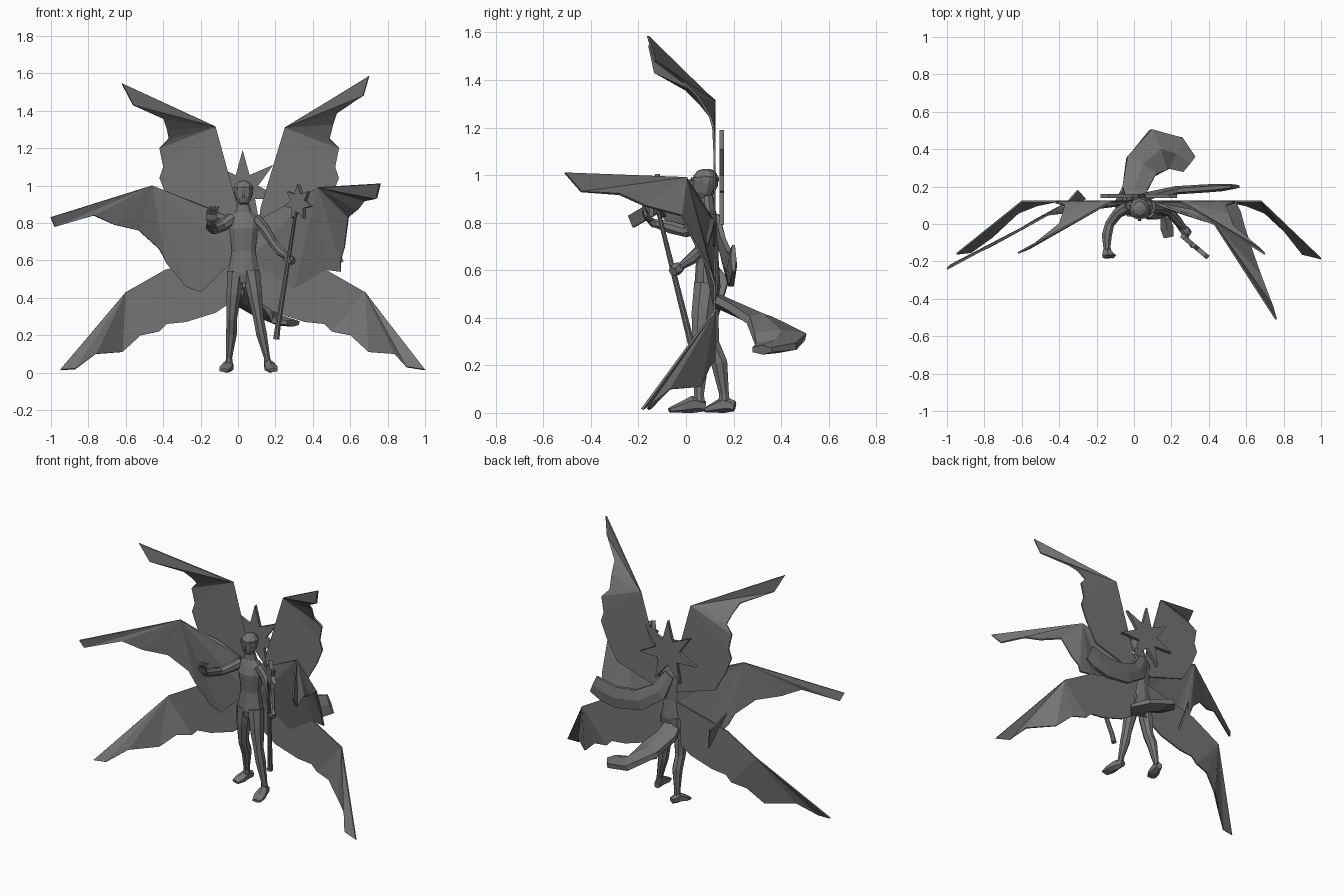
import bpy, bmesh
from math import sin, cos, pi, radians
from mathutils import Vector

dark = bpy.data.materials.new("dark_grey")
dark.diffuse_color = (.175, .175, .175, 1)


def make(name, verts, faces):
    me = bpy.data.meshes.new(name)
    me.from_pydata([tuple(v) for v in verts], [], faces)
    bm = bmesh.new()
    bm.from_mesh(me)
    bmesh.ops.recalc_face_normals(bm, faces=bm.faces)
    bm.to_mesh(me)
    bm.free()
    me.materials.append(dark)
    ob = bpy.data.objects.new(name, me)
    bpy.context.collection.objects.link(ob)
    return ob


def loft(name, rings, sides=8, ref=(0, 1, 0)):
    """Skin along a path; each ring is x, y, z, half width, half depth."""
    c = [Vector(r[:3]) for r in rings]
    n, verts, faces = len(rings), [], []
    for i, r in enumerate(rings):
        t = (c[min(i + 1, n - 1)] - c[max(i - 1, 0)]).normalized()
        u = Vector(ref).cross(t).normalized()
        v = t.cross(u)
        for k in range(sides):
            a = 2 * pi * (k + 0.5) / sides
            verts.append(c[i] + u * r[3] * cos(a) + v * r[4] * sin(a))
    for i in range(n - 1):
        for k in range(sides):
            j = (k + 1) % sides
            faces.append((i * sides + k, i * sides + j,
                          (i + 1) * sides + j, (i + 1) * sides + k))
    faces += [tuple(range(sides)), tuple(range((n - 1) * sides, n * sides))]
    return make(name, verts, faces)


def wing(name, wrist, edge, mirror=None):
    """Fan of facets from the wrist; mirror flips x about mirror / 2."""
    pts = [wrist] + edge
    if mirror is not None:
        pts = [(mirror - x, y, z) for x, y, z in pts]
    k = len(pts)
    ob = make(name, pts, [(0, i, i + 1) for i in range(1, k - 1)])
    m = ob.modifiers.new("thickness", "SOLIDIFY")
    m.thickness, m.offset = 0.01, 0
    return ob


def star(name, centre, points, outer, inner, thick, yaw=0):
    verts, n = [], points * 2
    for d in (-thick / 2, thick / 2):
        for i in range(n):
            r, a = (inner if i % 2 else outer), pi * i / points
            px, pz = r * sin(a), r * cos(a)
            verts.append(Vector(centre) + Vector((px * cos(yaw) - d * sin(yaw),
                                                  px * sin(yaw) + d * cos(yaw), pz)))
    faces = [(i, (i + 1) % n, n + (i + 1) % n, n + i) for i in range(n)]
    faces += [tuple(range(n)), tuple(range(n, 2 * n))]
    return make(name, verts, faces)


# upper and lower wing pairs
upper = [(.7, -.16, 1.585), (.67, -.13, 1.48), (.53, -.01, 1.39), (.51, .05, 1.33),
         (.49, .1, 1.25), (.54, .115, 1.2), (.52, .12, 1.1), (.54, .12, 1.04),
         (.5, .12, .94), (.42, .12, .8), (.1, .12, .7), (.12, .12, .88), (.21, .12, 1.1)]
upper_left = [(.74, -.155, 1.545), (.68, -.13, 1.43), (.52, 0, 1.36)] + upper[3:]
upper_left[3] = (.5, .06, 1.3)
lower = [(1, -.185, .015), (.9, -.16, .03), (.84, -.07, .1), (.7, .06, .11),
         (.6, .1, .2), (.5, .12, .22), (.46, .12, .26), (.36, .12, .27),
         (.2, .12, .32), (.05, .12, .42), (.05, .12, .66), (.47, .12, .55)]
wing("upper_wing_right", (.25, .12, 1.31), upper)
wing("upper_wing_left", (.24, .12, 1.315), upper_left, .12)
wing("lower_wing_right", (.68, .12, .43), lower)
wing("lower_wing_left", (.68, .12, .43),
     [(1.03, -.16, .015), (.95, -.15, .02)] + lower[2:], .08)

# middle wings, posed differently on each side
wing("middle_wing_right", (.43, 0, .99),
     [(.76, -.51, 1.01), (.74, -.44, .93), (.68, -.28, .92), (.64, -.17, .87),
      (.59, -.02, .83), (.57, .06, .67), (.55, .1, .6), (.55, .12, .54), (.47, .12, .55),
      (.3, .12, .45), (.06, .12, .6), (.08, .12, .8), (.33, .07, .88)])
wing("middle_wing_left", (-.46, .05, 1.0),
     [(-1, -.24, .83), (-.98, -.22, .78), (-.77, -.12, .84), (-.66, -.06, .79),
      (-.53, .02, .76), (-.42, .08, .66), (-.38, .1, .58), (-.31, .11, .5),
      (-.28, .11, .46), (-.2, .11, .43), (0, .11, .62), (-.02, .12, .82), (-.22, .11, .9)])
wing("middle_wing_fold", (-.37, .1, .66),
     [(-.3, .18, .56), (-.26, .135, .41), (-.33, .11, .53)])

# torso, neck, head
loft("torso", [(.03, .09, .48, .06, .045), (.03, .09, .53, .088, .055),
               (.03, .09, .65, .066, .047), (.03, .085, .77, .082, .055),
               (.03, .09, .82, .085, .045), (.03, .09, .86, .045, .032),
               (.03, .085, .93, .024, .026)], 10)
loft("head", [(.03, .06, .9, .02, .024), (.03, .07, .925, .04, .043),
              (.03, .08, .965, .053, .055), (.03, .085, .995, .052, .053),
              (.03, .085, 1.018, .034, .037), (.03, .085, 1.026, .012, .014)], 10)
loft("brow_band", [(.03, .08, .975, .055, .059), (.03, .08, .99, .056, .059)], 10)
loft("nose", [(.03, .03, .935, .012, .012), (.03, .026, .955, .011, .014),
              (.03, .028, .985, .007, .008)], 4)

# legs and feet
loft("leg_left", [(-.01, .09, .54, .052, .055), (-.022, .09, .42, .042, .05),
                  (-.033, .105, .29, .03, .038), (-.035, .14, .21, .031, .037),
                  (-.048, .16, .08, .018, .022), (-.048, .16, .03, .022, .028)])
loft("leg_right", [(.07, .085, .54, .052, .055), (.089, .07, .42, .042, .05),
                   (.11, .06, .29, .03, .038), (.125, .06, .21, .031, .037),
                   (.155, .055, .08, .018, .022), (.16, .055, .03, .022, .028)])
for name, x, y, tx, ty in (("foot_left", -.04, .205, -.075, .08),
                           ("foot_right", .158, .08, .185, -.07)):
    loft(name, [(x, y, .028, .02, .022),
                (x + (tx - x) * .35, y + (ty - y) * .35, .036, .03, .036),
                (x + (tx - x) * .7, y + (ty - y) * .7, .022, .04, .022),
                (tx, ty, .012, .03, .01)], 6, (0, 0, 1))

# outstretched arm and hand
loft("arm_left", [(-.03, .09, .82, .036, .036), (-.085, .06, .785, .03, .032),
                  (-.13, .0, .765, .027, .027), (-.145, -.06, .78, .029, .028),
                  (-.145, -.14, .8, .018, .018)], 8, (0, 0, 1))
loft("palm_left", [(-.145, -.13, .79, .02, .016), (-.142, -.165, .825, .032, .014),
                   (-.14, -.175, .85, .03, .012)], 6)
for i in range(4):
    x = -.162 + i * .015
    loft("finger_left_%d" % (i + 1), [(x, -.172, .845, .008, .008),
         (x + .005, -.178, .87, .007, .007), (x + .014, -.165, .888, .004, .004)], 5)
loft("thumb_left", [(-.125, -.15, .81, .01, .01), (-.1, -.17, .825, .006, .006)], 5, (0, 0, 1))

# arm and hand holding the staff
loft("arm_right", [(.09, .09, .825, .034, .034), (.14, .085, .77, .03, .03),
                   (.19, .065, .69, .024, .025), (.23, .02, .645, .025, .025),
                   (.275, -.03, .61, .014, .014)])
loft("fist_right", [(.255, -.02, .615, .02, .02), (.275, -.04, .605, .027, .03),
                    (.295, -.055, .595, .02, .022)], 6)

# staff and its star, turned sideways
loft("staff", [(.205, .045, .18, .018, .018), (.212, .035, .24, .016, .016),
               (.31, -.12, .86, .009, .009)], 8)
star("staff_star", (.325, -.12, .91), 7, .095, .05, .025, radians(-40))

# star halo behind the head
star("halo_star", (.025, .15, .98), 7, .21, .085, .02)

# two flowing tails at the back
loft("tail_low", [(.02, .11, .48, .06, .03), (.005, .19, .445, .078, .03),
                  (.04, .31, .39, .105, .033), (.13, .395, .32, .135, .033),
                  (.22, .38, .28, .105, .03), (.295, .32, .265, .06, .02)], 6, (0, 0, 1))
loft("tail_high", [(.03, .13, .82, .04, .015), (.09, .155, .7, .065, .02),
                   (.22, .18, .62, .075, .022), (.38, .19, .6, .08, .022),
                   (.47, .195, .62, .08, .02), (.54, .2, .65, .07, .012)], 6)
